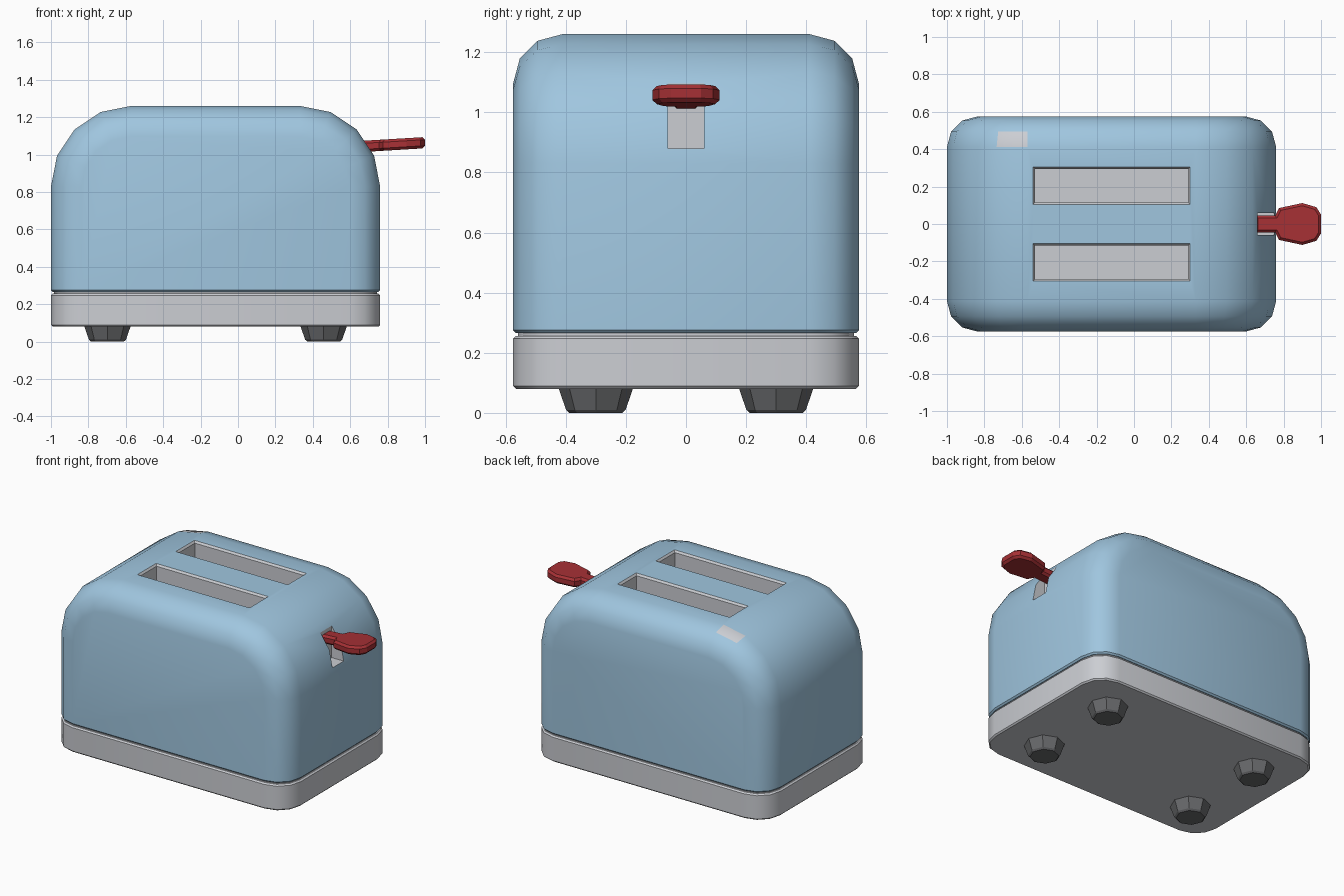
import bpy, bmesh, math

if "Cube" in bpy.data.objects:
    bpy.data.objects.remove(bpy.data.objects["Cube"])

CX = -0.12  # centre of the housing along x


def material(name, rgb):
    m = bpy.data.materials.new(name)
    m.diffuse_color = (*rgb, 1)
    m.use_nodes = True
    m.node_tree.nodes["Principled BSDF"].inputs["Base Color"].default_value = m.diffuse_color
    return m


BLUE = material("pale blue enamel", (0.35, 0.565, 0.74))
GREY = material("light grey metal", (0.60, 0.615, 0.65))
DARK = material("dark grey rubber", (0.14, 0.143, 0.15))
RED = material("red plastic", (0.38, 0.03, 0.035))


def loft(bm, rings):
    """Skin equal-length closed rings and cap both ends."""
    vs = [[bm.verts.new(p) for p in r] for r in rings]
    n = len(vs[0])
    for a, b in zip(vs, vs[1:]):
        for i in range(n):
            j = (i + 1) % n
            bm.faces.new((a[i], a[j], b[j], b[i]))
    bm.faces.new(vs[0])
    bm.faces.new(vs[-1])
    bmesh.ops.recalc_face_normals(bm, faces=bm.faces)


def finish(bm, name, mats, smooth=True):
    me = bpy.data.meshes.new(name)
    bm.to_mesh(me)
    bm.free()
    for m in mats:
        me.materials.append(m)
    ob = bpy.data.objects.new(name, me)
    bpy.context.collection.objects.link(ob)
    if smooth:
        make_smooth(ob)
    return ob


def activate(ob):
    bpy.ops.object.select_all(action='DESELECT')
    ob.select_set(True)
    bpy.context.view_layer.objects.active = ob


def make_smooth(ob):
    activate(ob)
    bpy.ops.object.shade_smooth_by_angle(angle=math.radians(32))


def rounded_rect(z, inset=0.0, hx=0.88, hy=0.575, r=0.163, seg=3):
    pts = []
    for k, (sx, sy) in enumerate([(1, 1), (-1, 1), (-1, -1), (1, -1)]):
        for i in range(seg + 1):
            a = math.pi / 2 * (k + i / seg)
            rr = r - inset
            pts.append((CX + sx * (hx - r) + rr * math.cos(a),
                        sy * (hy - r) + rr * math.sin(a), z))
    return pts


def rect(z, x0, x1, y0, y1, grow=0.0):
    return [(x0 - grow, y0 - grow, z), (x1 + grow, y0 - grow, z),
            (x1 + grow, y1 + grow, z), (x0 - grow, y1 + grow, z)]


# Housing: arched profile lofted front to back with rounded ends
def arch(y, d, r=0.43, seg=4):
    pts = [(CX - 0.88 + d, y, 0.275)]
    for i in range(2 * seg + 2):
        left = i <= seg
        a = math.pi - math.pi / 2 * (i if left else i - 1) / seg
        cx = CX + (-0.45 if left else 0.45)
        pts.append((cx + (r - d) * math.cos(a), y, 0.83 + (r - d) * math.sin(a)))
    pts.append((CX + 0.88 - d, y, 0.275))
    return pts


R = 0.163
layers = []
for i in range(4):
    t = math.pi / 2 * (1 - i / 3)
    layers.append((0.575 - R + R * math.sin(t), R * (1 - math.cos(t))))
rings = [arch(-y, d) for y, d in layers] + [arch(y, d) for y, d in reversed(layers)]
bm = bmesh.new()
loft(bm, rings)
bottom = [f for f in bm.faces if f.normal.z < -0.9]
bmesh.ops.inset_region(bm, faces=bottom, thickness=0.01, depth=0.01)
# one pale facet on the rear shoulder
for f in bm.faces:
    c = f.calc_center_median()
    if -0.74 < c.x < -0.58 and 0.42 < c.y < 0.49 and c.z > 1.1:
        f.material_index = 1
housing = finish(bm, "housing", [BLUE, GREY], smooth=False)

# Cut the bread slots and the lever notch, leaving grey walls
cut_rings = []
for y0, y1 in ((0.115, 0.295), (-0.295, -0.115)):
    s = (-0.53, 0.29, y0, y1)
    cut_rings.append([rect(0.45, *s), rect(1.247, *s), rect(1.277, *s, 0.023)])
notch = (0.66, 0.9, -0.06, 0.06)
cut_rings.append([rect(0.88, *notch), rect(1.2, *notch)])
for cr in cut_rings:
    bm = bmesh.new()
    loft(bm, cr)
    for f in bm.faces:
        f.material_index = 1
    cutter = finish(bm, "slot_cutter", [BLUE, GREY], smooth=False)
    cutter.hide_render = True
    activate(housing)
    mod = housing.modifiers.new("cut", 'BOOLEAN')
    mod.operation = 'DIFFERENCE'
    mod.solver = 'EXACT'
    mod.object = cutter
    bpy.ops.object.modifier_apply(modifier=mod.name)
    bpy.data.objects.remove(cutter)
make_smooth(housing)

# Base plinth with a recessed neck under the housing
bm = bmesh.new()
loft(bm, [rounded_rect(z, d) for z, d in
          ((0.08, 0.009), (0.089, 0), (0.247, 0), (0.256, 0.009),
           (0.256, 0.016), (0.27, 0.016))])
finish(bm, "base", [GREY])

# Four tapered feet
for sx in (-1, 1):
    for sy in (-1, 1):
        bm = bmesh.new()
        loft(bm, [[(CX + sx * 0.578 + r * math.cos(i * math.pi / 4),
                    sy * 0.3 + r * math.sin(i * math.pi / 4), z) for i in range(8)]
                  for z, r in ((0, 0.088), (0.01, 0.099), (0.085, 0.125))])
        finish(bm, "foot", [DARK], smooth=False)

# Lever: narrow stem widening to a paddle, tilted slightly upward
half = [(0.65, 0.045), (0.755, 0.045), (0.775, 0.085), (0.9, 0.112),
        (0.975, 0.09), (1.0, 0.05)]
outline = half + [(x, -y) for x, y in reversed(half)]
bm = bmesh.new()
loft(bm, [[(x, y, 1.013 + h + 0.06 * (x - 0.66)) for x, y in outline]
          for h in (0, 0.06)])
rims = [e for e in bm.edges
        if abs(e.verts[0].co.z - e.verts[1].co.z) < 0.03]
bmesh.ops.bevel(bm, geom=rims, offset=0.014, segments=1, affect='EDGES')
finish(bm, "lever", [RED], smooth=False)
